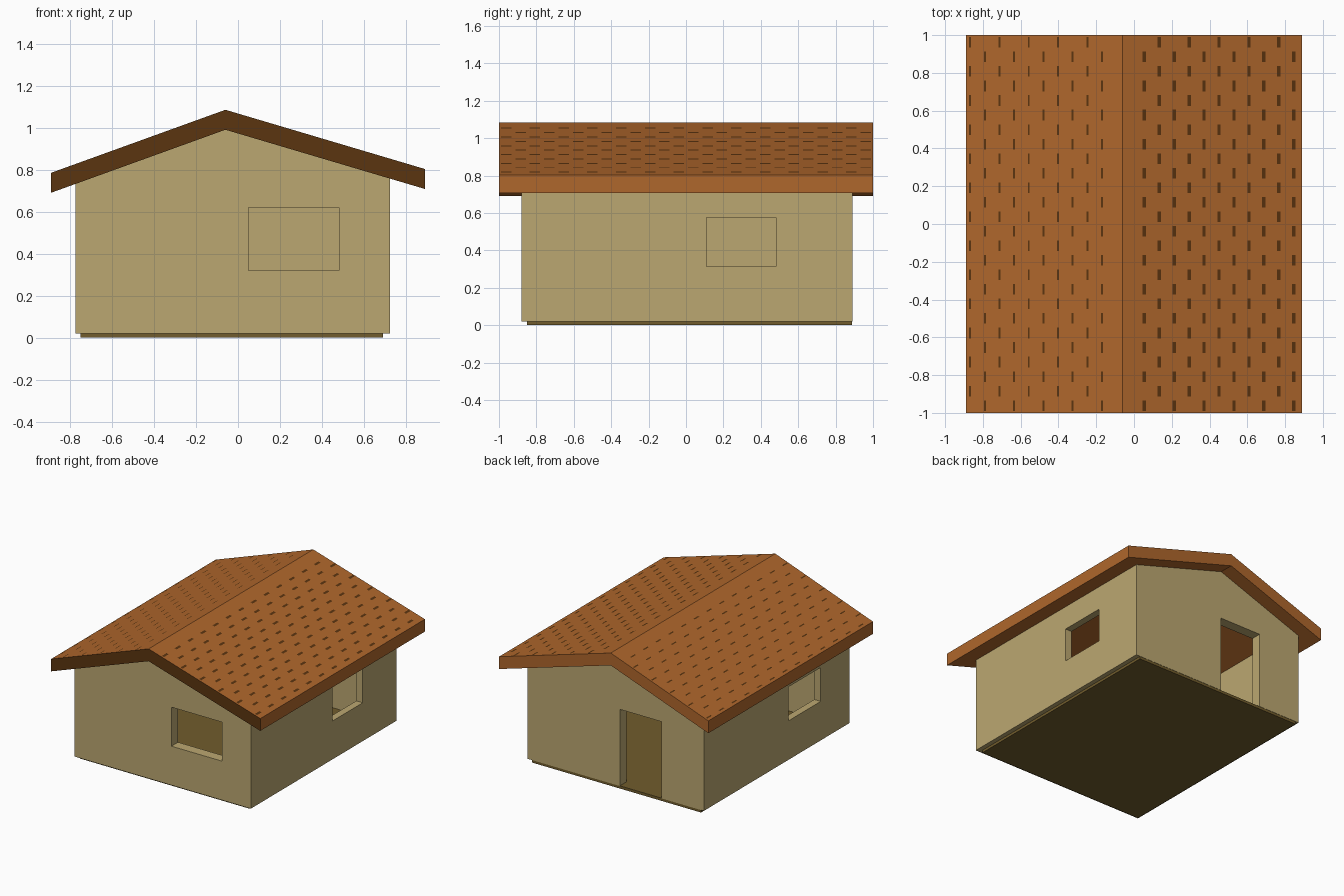
import bpy, bmesh, math
from mathutils import Vector

if "Cube" in bpy.data.objects:
    bpy.data.objects.remove(bpy.data.objects["Cube"])


def material(name, rgb):
    m = bpy.data.materials.new(name)
    m.diffuse_color = (*rgb, 1)
    m.use_nodes = True
    m.node_tree.nodes["Principled BSDF"].inputs["Base Color"].default_value = m.diffuse_color
    return m


WALL = material("sand_wall", (0.50, 0.39, 0.165))
TILE = material("orange_tile", (0.43, 0.135, 0.025))
DARK = material("dark_brown", (0.105, 0.035, 0.005))
FLOOR = material("brown_floor", (0.165, 0.108, 0.026))


def prism(name, profile, y0, y1, *mats):
    """Extrude an (x, z) outline from y0 to y1."""
    bm = bmesh.new()
    face = bm.faces.new([bm.verts.new((x, y0, z)) for x, z in profile])
    ext = bmesh.ops.extrude_face_region(bm, geom=[face])
    verts = [g for g in ext["geom"] if isinstance(g, bmesh.types.BMVert)]
    bmesh.ops.translate(bm, verts=verts, vec=(0, y1 - y0, 0))
    bmesh.ops.recalc_face_normals(bm, faces=bm.faces)
    me = bpy.data.meshes.new(name)
    bm.to_mesh(me)
    bm.free()
    for m in mats:
        me.materials.append(m)
    ob = bpy.data.objects.new(name, me)
    bpy.context.collection.objects.link(ob)
    return ob


def box(name, x0, x1, y0, y1, z0, z1, *mats):
    return prism(name, [(x0, z0), (x1, z0), (x1, z1), (x0, z1)], y0, y1, *mats)


def cut(target, cutter):
    mod = target.modifiers.new("opening", "BOOLEAN")
    mod.operation = "DIFFERENCE"
    mod.solver = "EXACT"
    mod.object = cutter
    bpy.context.view_layer.update()
    dg = bpy.context.evaluated_depsgraph_get()
    me = bpy.data.meshes.new_from_object(target.evaluated_get(dg))
    target.modifiers.clear()
    target.data = me
    bpy.data.objects.remove(cutter)


# Roof line: ridge sits left of centre
RIDGE, EAVE = (-0.06, 1.085), 0.89
LEFT, RIGHT, THICK = (-EAVE, 0.785), (EAVE, 0.803), 0.095


def underside(x):
    e = LEFT if x < RIDGE[0] else RIGHT
    t = (x - RIDGE[0]) / (e[0] - RIDGE[0])
    return RIDGE[1] + t * (e[1] - RIDGE[1]) - THICK


# Floor slab
box("floor", -0.75, 0.69, -0.85, 0.888, 0, 0.021, FLOOR)

# Walls: gabled block, hollowed, with openings
XL, XR, YF, YB = -0.775, 0.725, -0.88, 0.89
walls = prism("walls", [(XL, 0.02), (XR, 0.02), (XR, underside(XR) + 0.002),
                        (RIDGE[0], RIDGE[1] - THICK + 0.002),
                        (XL, underside(XL) + 0.002)], YF, YB, WALL)
cut(walls, box("room_cutter", XL + 0.055, XR - 0.055, YF + 0.08, YB - 0.08, -0.2, 1.5, WALL))
openings = {
    "front_window": (0.05, 0.48, -1.1, -0.7, 0.32, 0.62),
    "right_window": (0.6, 0.9, 0.11, 0.48, 0.315, 0.575),
    "left_window": (-0.95, -0.65, -0.53, -0.14, 0.32, 0.58),
    "back_door": (-0.415, -0.06, 0.7, 1.1, -0.1, 0.61),
}
for name, dims in openings.items():
    cut(walls, box(name, *dims, WALL))

# Roof slab, dark front gable edge
roof = prism("roof", [LEFT, RIDGE, RIGHT, (RIGHT[0], RIGHT[1] - THICK),
                      (RIDGE[0], RIDGE[1] - THICK), (LEFT[0], LEFT[1] - THICK)],
             -1, 1, TILE, DARK)
for p in roof.data.polygons:
    p.material_index = 1 if p.normal.y < -0.5 else 0

# Dark tile joints: staggered flat marks on both slopes
ROWS, PITCH = 26, 0.165
for side, eave, width in (("left", LEFT, 0.011), ("right", RIGHT, 0.018)):
    a, b = Vector((RIDGE[0], 0, RIDGE[1])), Vector((eave[0], 0, eave[1]))
    d = (b - a).normalized()
    n = Vector((-d.z, 0, d.x)) if d.x > 0 else Vector((d.z, 0, -d.x))
    lift = n * 0.002
    bm = bmesh.new()
    for r in range(ROWS):
        y = -1 + (r + 0.5) * 2 / ROWS
        s = 0.11 + (r % 2) * PITCH / 2
        while s < (b - a).length - 0.02:
            p, q = a + d * s + lift, a + d * (s + width) + lift
            h = Vector((0, 0.028, 0))
            c = Vector((0, y, 0))
            f = bm.faces.new([bm.verts.new(v + c) for v in (p - h, q - h, q + h, p + h)])
            f.normal_update()
            if f.normal.z < 0:
                f.normal_flip()
            s += PITCH
    me = bpy.data.meshes.new(side + "_tile_joints")
    bm.to_mesh(me)
    bm.free()
    me.materials.append(DARK)
    bpy.context.collection.objects.link(bpy.data.objects.new(side + "_tile_joints", me))
